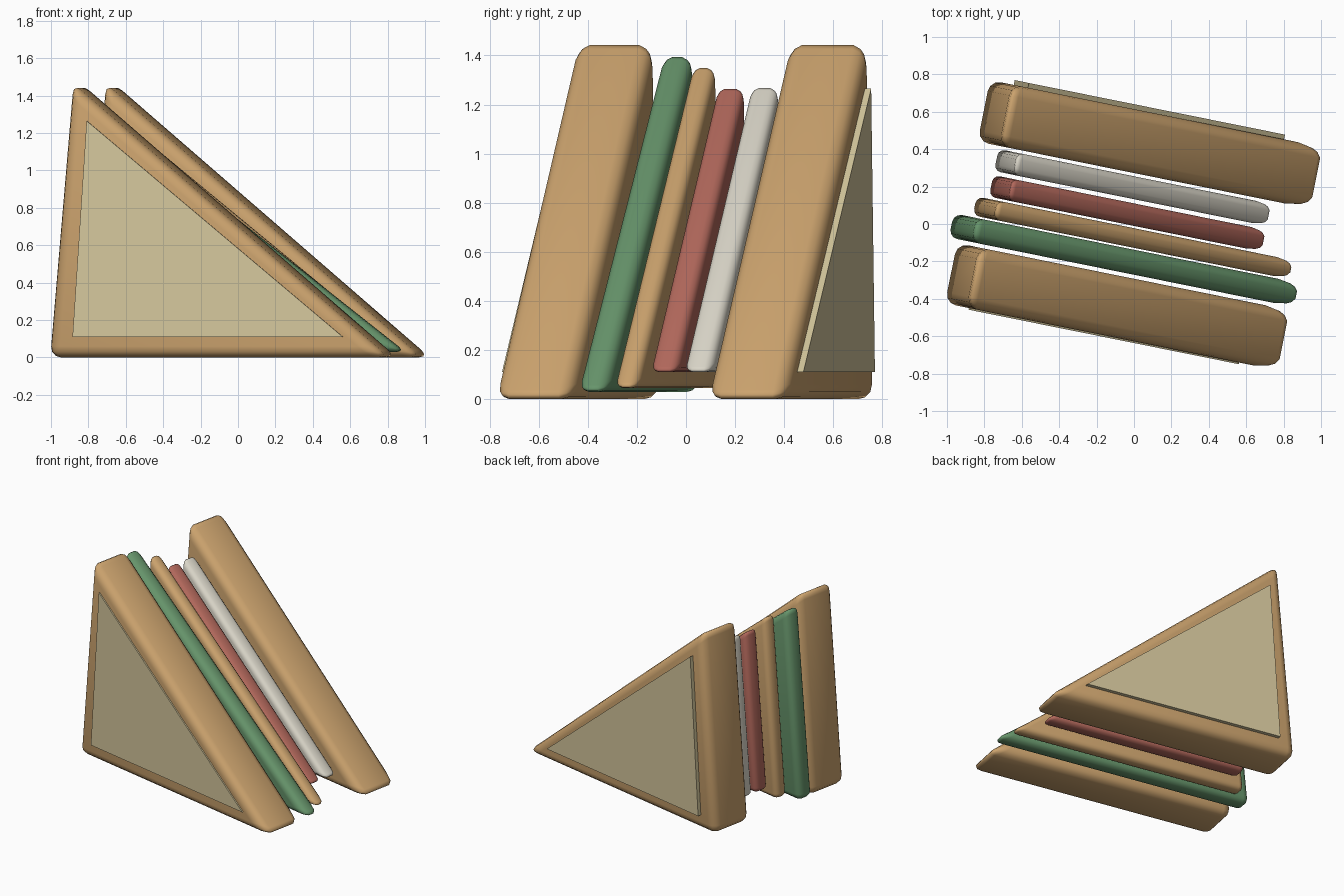
import bpy
import bmesh
import math

if "Cube" in bpy.data.objects:
    bpy.data.objects.remove(bpy.data.objects["Cube"])

YAW = -math.radians(11.4)


def material(name, rgb):
    m = bpy.data.materials.new(name)
    m.diffuse_color = (*rgb, 1.0)
    m.use_nodes = True
    m.node_tree.nodes["Principled BSDF"].inputs["Base Color"].default_value = m.diffuse_color
    return m


crust = material("toasted tan", (0.60, 0.365, 0.155))
crumb = material("pale cream", (0.66, 0.57, 0.335))
leaf = material("leaf green", (0.135, 0.30, 0.148))
tomato = material("tomato red", (0.45, 0.14, 0.107))
white = material("off white", (0.70, 0.67, 0.58))


def wedge(name, left, right, apex, base, y0, y1, mat, bevel=0.0):
    """Upright triangular slab between depths y0 and y1, with rounded edges."""
    profile = [(left, base), (right, base), apex]
    bm = bmesh.new()
    front = [bm.verts.new((x, y0, z)) for x, z in profile]
    back = [bm.verts.new((x, y1, z)) for x, z in profile]
    bm.faces.new(front)
    bm.faces.new(back[::-1])
    for i in range(3):
        j = (i + 1) % 3
        bm.faces.new((front[j], front[i], back[i], back[j]))
    bmesh.ops.recalc_face_normals(bm, faces=bm.faces[:])
    mesh = bpy.data.meshes.new(name)
    bm.to_mesh(mesh)
    bm.free()
    mesh.materials.append(mat)
    ob = bpy.data.objects.new(name, mesh)
    bpy.context.collection.objects.link(ob)
    ob.rotation_euler.z = YAW
    if bevel:
        mod = ob.modifiers.new("rounded edges", 'BEVEL')
        mod.width = bevel
        mod.segments = 3
        mod.limit_method = 'NONE'
        for p in mesh.polygons:
            p.use_smooth = True
    return ob


# Bread slices, each with a pale crumb panel on its outer face
for side, y0, y1, p0, p1 in (("front", -0.615, -0.287, -0.624, -0.60),
                             ("back", 0.267, 0.602, 0.59, 0.628)):
    wedge(side + "_bread", -0.912, 0.938, (-0.785, 1.465), 0.0, y0, y1, crust, 0.06)
    wedge(side + "_crumb_panel", -0.777, 0.697, (-0.70, 1.265), 0.11, p0, p1, crumb)

# Fillings, from front to back
wedge("lettuce", -0.96, 0.95, (-0.83, 1.41), 0.03, -0.266, -0.135, leaf, 0.045)
wedge("cheese", -0.857, 0.89, (-0.74, 1.363), 0.045, -0.125, -0.022, crust, 0.037)
wedge("tomato", -0.792, 0.715, (-0.685, 1.277), 0.11, -0.01, 0.108, tomato, 0.035)
wedge("egg", -0.792, 0.715, (-0.685, 1.28), 0.11, 0.13, 0.25, white, 0.035)
